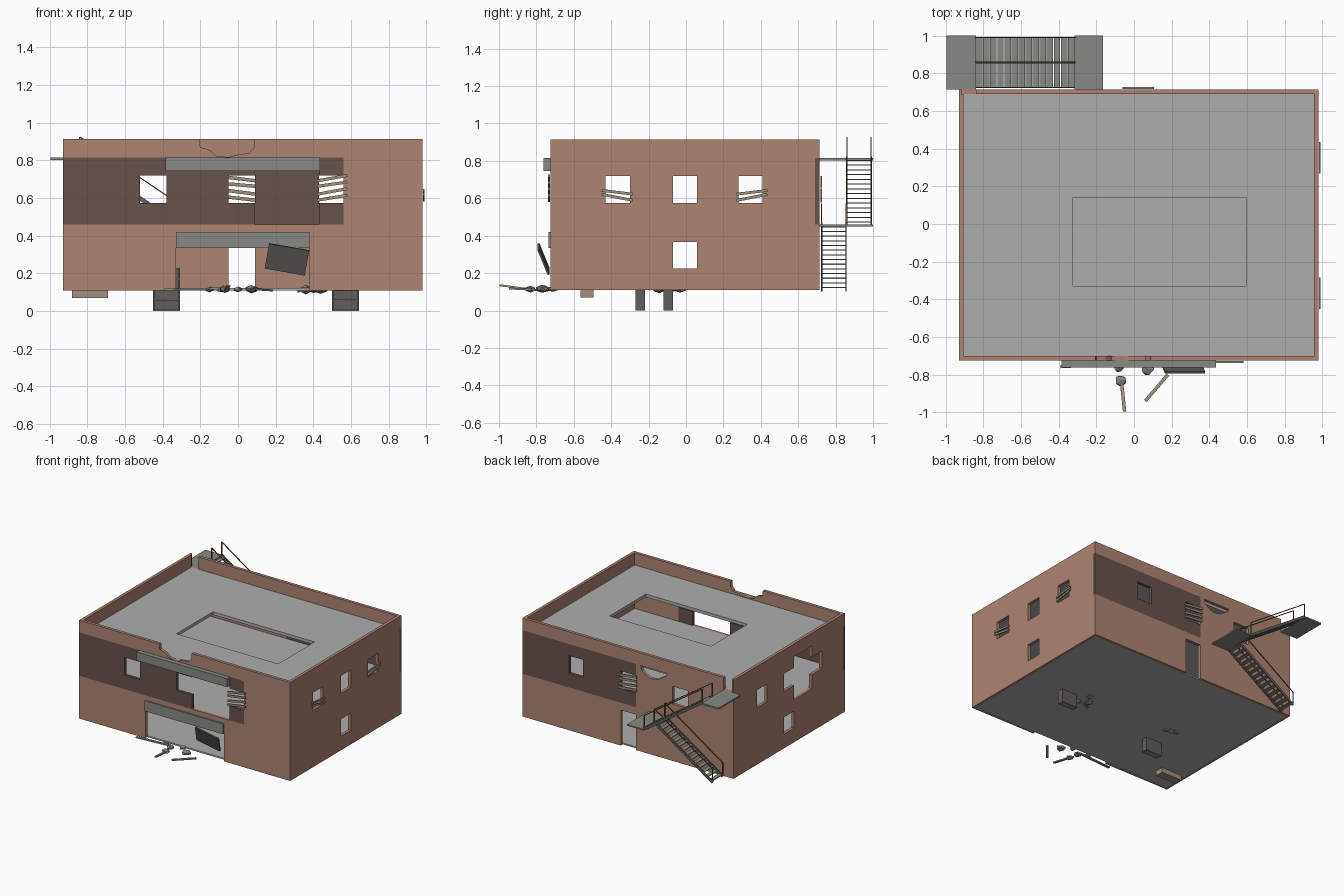
import bpy, bmesh, math, random
from mathutils import Vector

if "Cube" in bpy.data.objects:
    bpy.data.objects.remove(bpy.data.objects["Cube"])

random.seed(4)


def mat(name, r, g, b):
    m = bpy.data.materials.new(name)
    m.diffuse_color = (r, g, b, 1)
    m.use_nodes = True
    m.node_tree.nodes["Principled BSDF"].inputs["Base Color"].default_value = m.diffuse_color
    return m


BRICK = mat("brick", 0.42, 0.23, 0.17)
SOOT = mat("burnt brick", 0.14, 0.085, 0.07)
STONE = mat("roof concrete", 0.42, 0.42, 0.42)
CONC = mat("weathered concrete", 0.25, 0.25, 0.23)
DARK = mat("dark metal", 0.12, 0.11, 0.10)
WOOD = mat("old wood", 0.36, 0.28, 0.21)
RUST = mat("rust", 0.16, 0.08, 0.04)


def finish(name, bm, *mats):
    me = bpy.data.meshes.new(name)
    bm.to_mesh(me)
    bm.free()
    ob = bpy.data.objects.new(name, me)
    bpy.context.collection.objects.link(ob)
    for m in mats:
        me.materials.append(m)
    return ob


def box(name, lo, hi, m):
    lo, hi = Vector(lo), Vector(hi)
    bm = bmesh.new()
    bmesh.ops.create_cube(bm, size=1)
    for v in bm.verts:
        v.co = (lo + hi) / 2 + v.co * (hi - lo)
    return finish(name, bm, m)


def beam(name, p, q, w, h, m):
    p, q = Vector(p), Vector(q)
    ob = box(name, (-(q - p).length / 2, -w / 2, -h / 2), ((q - p).length / 2, w / 2, h / 2), m)
    ob.location = (p + q) / 2
    ob.rotation_mode = 'QUATERNION'
    ob.rotation_quaternion = (q - p).to_track_quat('X', 'Z')
    return ob


def sheet(name, urange, vrange, place, holes, mats, flip=False, soot=None, thick=0.025):
    """Rectangular sheet with rectangular holes (u0, u1, v0, v1), given thickness inward."""
    rects = holes + ([soot] if soot else [])
    us = sorted(set(urange) | {u for r in rects for u in r[:2]})
    vs = sorted(set(vrange) | {v for r in rects for v in r[2:]})
    bm = bmesh.new()
    inside = lambda u, v, r: r[0] < u < r[1] and r[2] < v < r[3]
    for u0, u1 in zip(us, us[1:]):
        for v0, v1 in zip(vs, vs[1:]):
            cu, cv = (u0 + u1) / 2, (v0 + v1) / 2
            if any(inside(cu, cv, h) for h in holes):
                continue
            pts = [(u0, v0), (u1, v0), (u1, v1), (u0, v1)]
            f = bm.faces.new([bm.verts.new(place(*p)) for p in (pts[::-1] if flip else pts)])
            f.material_index = int(bool(soot) and inside(cu, cv, soot))
    bmesh.ops.remove_doubles(bm, verts=bm.verts, dist=1e-5)
    ob = finish(name, bm, *mats)
    mod = ob.modifiers.new("thickness", 'SOLIDIFY')
    mod.thickness, mod.offset = thick, -1
    return ob


def bite(ob, outline, y0, y1):
    """Cut a jagged outline (x, z) out of a wall."""
    bm = bmesh.new()
    a = [bm.verts.new((x, y0, z)) for x, z in outline]
    b = [bm.verts.new((x, y1, z)) for x, z in outline]
    bm.faces.new(a)
    bm.faces.new(b[::-1])
    for i in range(len(a)):
        j = (i + 1) % len(a)
        bm.faces.new((a[j], a[i], b[i], b[j]))
    bmesh.ops.recalc_face_normals(bm, faces=bm.faces)
    cutter = finish("crater_cutter", bm)
    cutter.hide_render = True
    mod = ob.modifiers.new("crater", 'BOOLEAN')
    mod.operation, mod.object, mod.solver = 'DIFFERENCE', cutter, 'EXACT'
    bpy.context.view_layer.objects.active = ob
    for m in list(ob.modifiers):
        bpy.ops.object.modifier_apply(modifier=m.name)
    bpy.data.objects.remove(cutter)


X0, X1, Y0, Y1 = -0.93, 0.98, -0.725, 0.715
LOW, MID, ROOF, TOP = 0.11, 0.46, 0.815, 0.915
WZ = (0.575, 0.72)
xwin = [(a, b) + WZ for a, b in ((-0.52, -0.38), (-0.05, 0.09), (0.43, 0.56))]
ywin = [(a, b) + WZ for a, b in ((-0.43, -0.30), (-0.07, 0.06), (0.28, 0.41))]
ylow = [(-0.07, 0.06, 0.225, 0.365)]
walls = (BRICK, SOOT)

# outer walls with windows, doors and blown-out panels
front = sheet("front_wall", (X0, X1), (LOW, TOP), lambda u, v: (u, Y0, v),
              xwin + [(0.09, 0.43, MID, ROOF - 0.03), (-0.33, 0.38, LOW, 0.40)], walls,
              soot=(X0, 0.56, MID, ROOF))
back = sheet("back_wall", (X0, X1), (LOW, TOP), lambda u, v: (u, Y1, v),
             xwin + [(-0.05, 0.09, LOW, 0.40), (-0.915, -0.84, ROOF, TOP)], walls,
             flip=True, soot=(-0.05, X1, MID, ROOF))
side = (Y0 + 0.025, Y1 - 0.025)
sheet("right_wall", side, (LOW, TOP), lambda u, v: (X1, u, v), ywin + ylow, walls)
sheet("left_wall", side, (LOW, TOP), lambda u, v: (X0, u, v),
      ywin + ylow + [(-0.30, -0.07, MID, ROOF - 0.005)], walls, flip=True)
bite(front, [(-0.21, 0.95), (-0.20, 0.87), (-0.15, 0.855), (-0.12, 0.825), (-0.05, 0.817),
             (0.0, 0.832), (0.06, 0.838), (0.085, 0.87), (0.09, 0.95)], Y0 - 0.05, Y0 + 0.06)
bite(back, [(-0.33, 0.812), (-0.32, 0.785), (-0.28, 0.765), (-0.24, 0.738), (-0.18, 0.73),
            (-0.13, 0.75), (-0.10, 0.775), (-0.09, 0.812)], Y1 - 0.06, Y1 + 0.05)

# roof with skylight opening, upper floor, ground slab
e = 0.024
xr, yr = (X0 + e, X1 - e), (Y0 + e, Y1 - e)
sheet("roof", xr, yr, lambda u, v: (u, v, ROOF), [(-0.325, 0.595, -0.33, 0.14)], [STONE])
sheet("upper_floor", xr, yr, lambda u, v: (u, v, MID), [], [STONE])
sheet("ground_floor", xr, yr, lambda u, v: (u, v, LOW + 0.012), [], [STONE], thick=0.012)

# front ledges and hanging sign board
box("upper_ledge", (-0.385, -0.762, 0.745), (0.435, Y0, 0.815), CONC)
box("entrance_lintel", (-0.33, -0.735, 0.335), (0.38, Y0 + 0.01, 0.42), CONC)
panel = box("hanging_panel", (-0.108, -0.005, -0.072), (0.108, 0.005, 0.072), DARK)
panel.location = (0.26, -0.762, 0.275)
panel.rotation_euler = (math.radians(22), math.radians(10), 0)

# boards nailed over windows
for i, z in enumerate((0.60, 0.635, 0.67, 0.705)):
    t = random.uniform(-0.012, 0.012)
    beam("front_board", (0.42, Y0 - 0.008, z - 0.005 + t), (0.58, Y0 - 0.008, z + 0.015), 0.01, 0.016, WOOD)
    beam("back_board", (-0.06, Y1 + 0.008, z + 0.006), (0.105, Y1 + 0.008, z - 0.006 + t), 0.01, 0.018, WOOD)
for ys, s in (((-0.45, -0.285), -1), ((0.27, 0.435), 1)):
    for z, tilt in ((0.605, 0.016), (0.632, 0.010)):
        beam("right_board", (X1 + 0.006, ys[0], z - s * tilt), (X1 + 0.006, ys[1], z + s * tilt), 0.01, 0.015, WOOD)

# fire escape: two flights, two landings
XA, XB = -0.84, -0.315
box("upper_landing", (-0.995, 0.715, 0.803), (XA, 1.0, ROOF), CONC)
box("middle_landing", (XB, 0.715, 0.45), (-0.165, 1.0, MID), CONC)
for y0, y1, xs, xe, z0, z1 in ((0.725, 0.855, XA, XB, LOW, MID), (0.86, 0.99, XB, XA, MID, ROOF)):
    n = 14
    for i in range(n):
        t = (i + 0.5) / n
        x, z = xs + (xe - xs) * t, z0 + (z1 - z0) * t
        box("stair_tread", (x - 0.017, y0, z - 0.003), (x + 0.017, y1, z + 0.003), CONC)
    for y in (y0, y1):
        beam("stair_stringer", (xs, y, z0), (xe, y, z1), 0.007, 0.022, DARK)
        beam("stair_handrail", (xs, y, z0 + 0.11), (xe, y, z1 + 0.11), 0.006, 0.006, RUST)
        for x, z in ((xs, z0), (xe, z1)):
            box("rail_post", (x - 0.003, y - 0.003, z), (x + 0.003, y + 0.003, z + 0.11), RUST)

# shelf racks and a crate sunk through the ground floor
for x, y, h in ((-0.38, -0.245, 0.23), (0.57, -0.095, 0.22)):
    box("rack_back", (x - 0.068, y + 0.018, 0), (x + 0.068, y + 0.025, h), DARK)
    for s in (-1, 1):
        box("rack_side", (x + s * 0.068 - 0.004, y - 0.025, 0), (x + s * 0.068 + 0.004, y + 0.025, h), DARK)
    for k in range(5):
        z = k * (h - 0.008) / 4
        box("rack_shelf", (x - 0.068, y - 0.025, z), (x + 0.068, y + 0.02, z + 0.008), CONC)
box("crate", (-0.88, -0.565, 0.07), (-0.69, -0.495, 0.15), WOOD)

# rubble chunks and fallen planks
for x, y, r in ((-0.08, -0.755, 0.035), (-0.07, -0.83, 0.033), (0.07, -0.77, 0.04),
                (-0.15, -0.71, 0.03), (0.0, -0.71, 0.03), (0.36, -0.10, 0.045),
                (0.44, -0.14, 0.04), (0.40, -0.03, 0.04), (-0.39, -0.03, 0.04)):
    bm = bmesh.new()
    bmesh.ops.create_icosphere(bm, subdivisions=1, radius=r)
    for v in bm.verts:
        v.co *= random.uniform(0.75, 1.1)
        v.co = Vector((x, y, 0.115)) + Vector((v.co.x, v.co.y, v.co.z * 0.55))
    finish("rubble_chunk", bm, CONC)
for p, q in (((-0.39, -0.757, 0.115), (-0.09, -0.742, 0.12)),
             ((-0.065, -0.85, 0.115), (-0.05, -0.995, 0.135)),
             ((0.06, -0.94, 0.118), (0.18, -0.80, 0.11)),
             ((0.32, -0.16, 0.105), (0.50, -0.08, 0.12)),
             ((-0.45, -0.02, 0.106), (-0.33, -0.05, 0.106))):
    beam("fallen_plank", p, q, 0.018, 0.01, WOOD)
